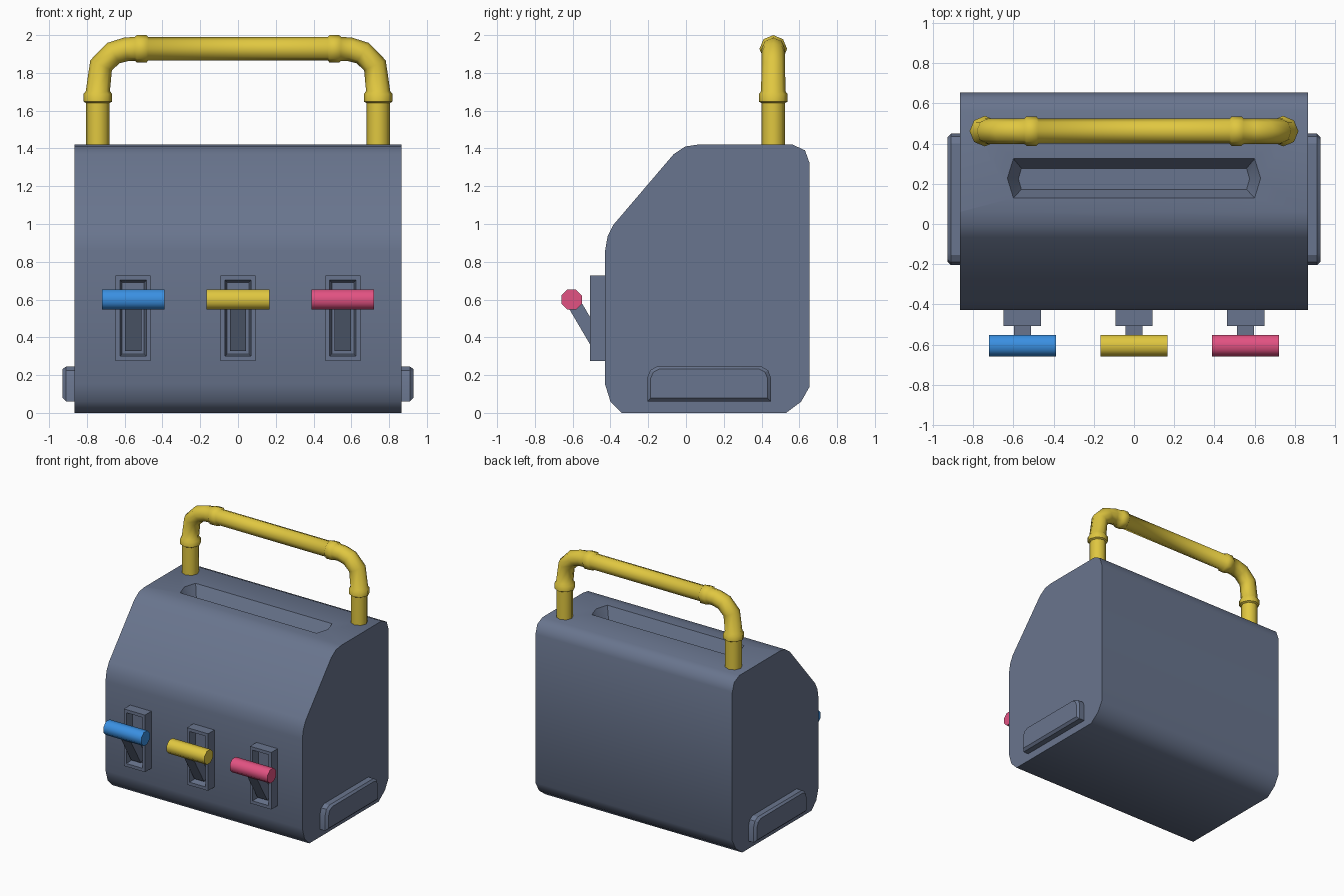
import bpy, bmesh, math

if "Cube" in bpy.data.objects:
    bpy.data.objects.remove(bpy.data.objects["Cube"])


def material(name, rgb):
    m = bpy.data.materials.new(name)
    lin = [((c / 255 + 0.055) / 1.055) ** 2.4 for c in rgb]
    m.diffuse_color = (*lin, 1)
    m.use_nodes = True
    m.node_tree.nodes["Principled BSDF"].inputs["Base Color"].default_value = m.diffuse_color
    return m


GREY = material("slate grey", (105, 117, 142))
YELLOW = material("yellow", (224, 199, 64))
BLUE = material("blue", (58, 144, 226))
PINK = material("pink", (226, 82, 130))


def loft(name, rings, mat, angle=50):
    """Skin a closed solid through rings of equal point count."""
    bm = bmesh.new()
    vs = [[bm.verts.new(p) for p in r] for r in rings]
    n = len(vs[0])
    for a, b in zip(vs, vs[1:]):
        for i in range(n):
            j = (i + 1) % n
            bm.faces.new((a[i], a[j], b[j], b[i]))
    bm.faces.new(vs[0])
    bm.faces.new(vs[-1])
    bmesh.ops.recalc_face_normals(bm, faces=bm.faces[:])
    me = bpy.data.meshes.new(name)
    bm.to_mesh(me)
    bm.free()
    me.materials.append(mat)
    ob = bpy.data.objects.new(name, me)
    bpy.context.collection.objects.link(ob)
    smooth(ob, angle)
    return ob


def smooth(ob, angle):
    bpy.ops.object.select_all(action='DESELECT')
    ob.select_set(True)
    bpy.context.view_layer.objects.active = ob
    bpy.ops.object.shade_smooth_by_angle(angle=math.radians(angle))


# Body: side profile (y, z) extruded across x
profile = [(-.34, 0), (.53, 0), (.61, .06), (.655, .14), (.655, 1.32), (.63, 1.39),
           (.565, 1.42), (.06, 1.42), (-.005, 1.41), (-.065, 1.37), (-.385, .995),
           (-.415, .935), (-.428, .86), (-.428, .15), (-.40, .06)]
body = loft("body", [[(x, y, z) for y, z in profile] for x in (-.865, .865)], GREY)


# Tapered slot cut into the top
def slot_ring(x, tip, y0, y1, z):
    m = (y0 + y1) / 2
    return [(-x, y0, z), (x, y0, z), (tip, m, z), (x, y1, z), (-x, y1, z), (-tip, m, z)]


top = slot_ring(.60, .63, .13, .325, 1.42)
cutter = loft("slot_cutter", [slot_ring(.56, .575, .172, .277, 1.33), top,
                              [(x, y, 1.5) for x, y, z in top]], GREY)
cutter.hide_render = True
mod = body.modifiers.new("slot", 'BOOLEAN')
mod.operation = 'DIFFERENCE'
mod.solver = 'EXACT'
mod.object = cutter
bpy.context.view_layer.objects.active = body
bpy.ops.object.modifier_apply(modifier="slot")
bpy.data.objects.remove(cutter)
smooth(body, 50)

# Side plates with chamfered rim
plate = [(-.205, .06), (.45, .06), (.45, .185), (.435, .225), (.40, .245),
         (-.155, .245), (-.19, .225), (-.205, .185)]
inner = [(.122 + (y - .122) * .945, .155 + (z - .152) * .84) for y, z in plate]
for s, side in ((-1, "left"), (1, "right")):
    loft(side + "_side_plate", [[(s * x, y, z) for y, z in ring] for x, ring in
         ((.85, plate), (.91, plate), (.928, inner))], GREY, 25)


# Three levers: recessed frame, slanted arm, coloured grip
def rect(cx, w, z0, z1, y):
    return [(cx - w, y, z0), (cx + w, y, z0), (cx + w, y, z1), (cx - w, y, z1)]


def octagon(x, y, z, r):
    return [(x, y + r * math.cos(a), z + r * math.sin(a))
            for a in (math.radians(22.5 + 45 * i) for i in range(8))]


for cx, tag, mat in ((-.555, "left", BLUE), (0, "middle", YELLOW), (.555, "right", PINK)):
    loft(tag + "_lever_frame", [rect(cx, .093, .275, .728, -.42), rect(cx, .093, .275, .728, -.508),
                                rect(cx, .07, .30, .703, -.508), rect(cx, .058, .312, .69, -.45)],
         GREY, 20)
    arm = []
    for y, z in ((-.455, .345), (-.605, .60)):
        dy, dz = .032, .018
        arm.append([(cx - .043, y - dy, z - dz), (cx + .043, y - dy, z - dz),
                    (cx + .043, y + dy, z + dz), (cx - .043, y + dy, z + dz)])
    loft(tag + "_lever_arm", arm, GREY, 20)
    loft(tag + "_lever_grip", [octagon(cx + d, -.605, .60, .058) for d in (-.166, .166)], mat)

# Carry handle: pipe swept in the xz plane, with collars (x, z, heading, radius)
half = [(.742, 1.40, 90, .062), (.742, 1.64, 90, .062), (.742, 1.648, 90, .076),
        (.742, 1.688, 90, .076), (.742, 1.703, 90, .064), (.725, 1.84, 115, .063),
        (.66, 1.905, 148, .063), (.595, 1.924, 170, .063), (.545, 1.927, 180, .064),
        (.535, 1.927, 180, .073), (.485, 1.927, 180, .073), (.475, 1.927, 180, .062)]
path = half + [(-x, z, 360 - a, r) for x, z, a, r in reversed(half)]
rings = []
for x, z, a, r in path:
    nx, nz = math.sin(math.radians(a)), -math.cos(math.radians(a))
    rings.append([(x + nx * r * math.cos(t), .462 + r * math.sin(t), z + nz * r * math.cos(t))
                  for t in (math.tau * i / 8 for i in range(8))])
loft("carry_handle", rings, YELLOW)
